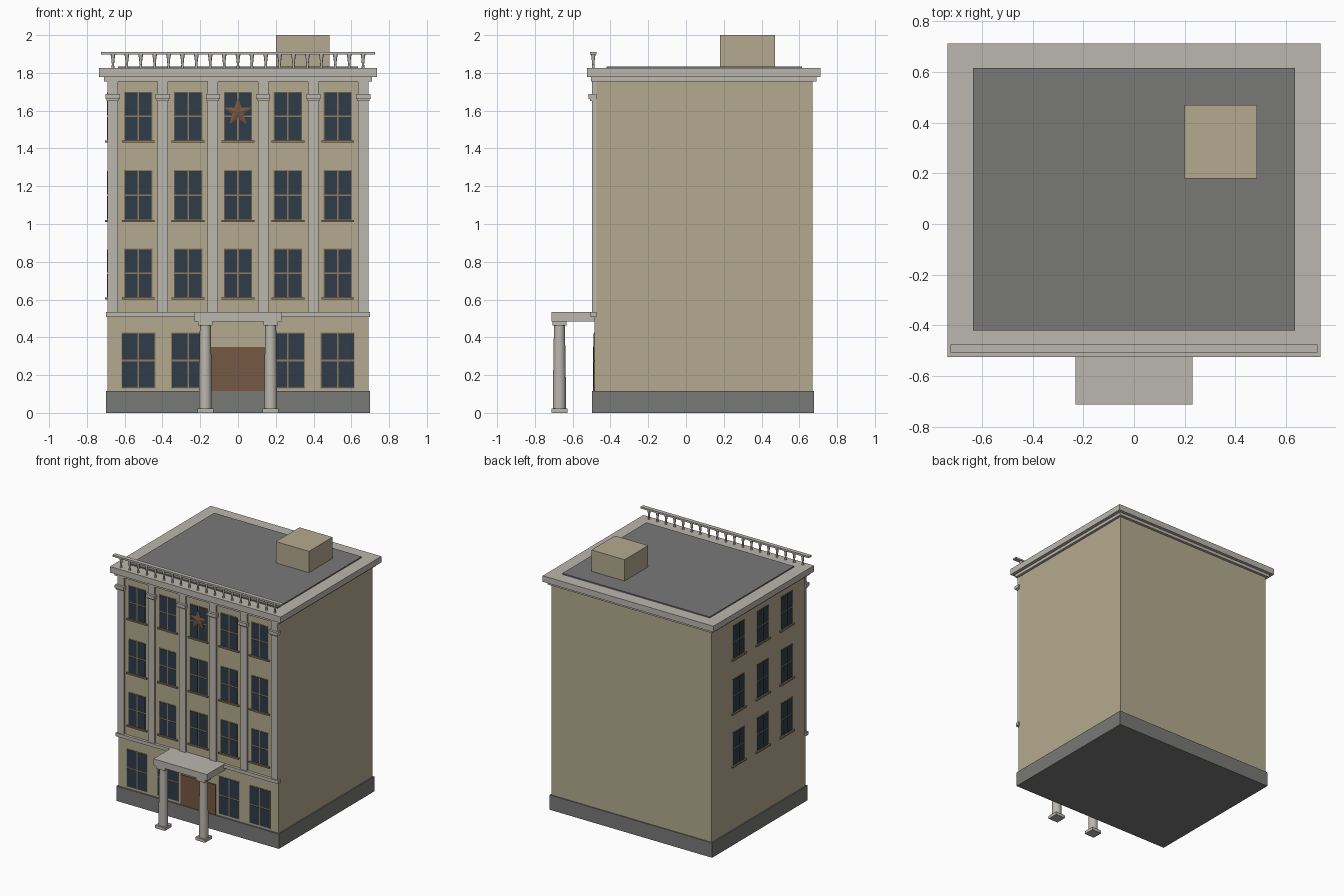
import bpy, bmesh, math
from mathutils import Matrix

if "Cube" in bpy.data.objects:
    bpy.data.objects.remove(bpy.data.objects["Cube"])


def material(name, hexcode):
    lin = []
    for i in (0, 2, 4):
        c = int(hexcode[i:i + 2], 16) / 255
        lin.append(c / 12.92 if c <= 0.04045 else ((c + 0.055) / 1.055) ** 2.4)
    m = bpy.data.materials.new(name)
    m.diffuse_color = (*lin, 1)
    m.use_nodes = True
    m.node_tree.nodes["Principled BSDF"].inputs["Base Color"].default_value = m.diffuse_color
    return m


BEIGE = material("beige_plaster", "B4AA8E")
STONE = material("pale_stone", "BBB7AF")
GREY = material("dark_grey", "787977")
GLASS = material("window_glass", "2E3C48")
FRAME = material("tan_frame", "8F7B60")
BROWN = material("brown_wood", "765843")


def add_box(bm, x0, x1, y0, y1, z0, z1):
    mat = Matrix.Translation(((x0 + x1) / 2, (y0 + y1) / 2, (z0 + z1) / 2))
    mat = mat @ Matrix.Diagonal((x1 - x0, y1 - y0, z1 - z0, 1))
    bmesh.ops.create_cube(bm, size=1, matrix=mat)


def finish(name, bm, mat, smooth=False):
    bmesh.ops.recalc_face_normals(bm, faces=bm.faces)
    me = bpy.data.meshes.new(name)
    bm.to_mesh(me)
    bm.free()
    me.materials.append(mat)
    ob = bpy.data.objects.new(name, me)
    bpy.context.collection.objects.link(ob)
    if smooth:
        bpy.ops.object.select_all(action='DESELECT')
        ob.select_set(True)
        bpy.context.view_layer.objects.active = ob
        bpy.ops.object.shade_smooth_by_angle(angle=math.radians(40))
    return ob


def boxes(name, mat, *dims):
    bm = bmesh.new()
    for d in dims:
        add_box(bm, *d)
    return finish(name, bm, mat)


def lathe(bm, x, y, profile, sides):
    """Closed turned shape from (radius, z) pairs."""
    rings = []
    for r, z in profile:
        rings.append([bm.verts.new((x + r * math.cos(a), y + r * math.sin(a), z))
                      for a in (2 * math.pi * i / sides for i in range(sides))])
    for lo, hi in zip(rings, rings[1:]):
        for i in range(sides):
            j = (i + 1) % sides
            bm.faces.new((lo[i], lo[j], hi[j], hi[i]))
    bm.faces.new(rings[0][::-1])
    bm.faces.new(rings[-1])


WALL_X, FRONT, BACK = 0.69, -0.485, 0.67

# Main masses
boxes("walls", BEIGE, (-WALL_X, WALL_X, FRONT, BACK, 0.01, 1.78))
boxes("plinth", GREY, (-0.70, 0.70, -0.497, 0.678, 0, 0.115))
boxes("cornice", STONE,
      (-0.71, 0.71, -0.503, 0.69, 1.755, 1.78),
      (-0.735, 0.735, -0.525, 0.713, 1.778, 1.825))
boxes("roof", GREY, (-0.635, 0.635, -0.42, 0.615, 1.81, 1.834))
boxes("roof_hut", BEIGE, (0.20, 0.485, 0.18, 0.47, 1.82, 2.0))

# Facade order: band, pilasters and capitals
boxes("string_course", STONE, (-0.70, 0.70, -0.506, FRONT + 0.01, 0.507, 0.533))
pil, cap = [], []
for i in range(6):
    x = -0.663 + i * 0.2652
    pil.append((x - 0.028, x + 0.028, -0.498, FRONT + 0.01, 0.53, 1.76))
    cap.append((x - 0.038, x + 0.038, -0.517, FRONT + 0.01, 1.663, 1.688))
    cap.append((x - 0.033, x + 0.033, -0.507, FRONT + 0.01, 1.652, 1.663))
boxes("pilasters", STONE, *pil)
boxes("pilaster_capitals", STONE, *cap)

# Windows: frame plate with four panes on it, laid out as (offset, width, z0, z1)
ROWS = ((0.61, 0.87), (1.02, 1.285), (1.44, 1.70))
COLS = [i * 0.264 for i in range(-2, 3)]
front_wins = [(x, 0.15, a, b) for x in COLS for a, b in ROWS]
ground_wins = [(x, 0.18, 0.13, 0.425) for x in COLS if x]
side_wins = [(y, 0.15, a, b) for y in (0.34, 0.045, -0.25) for a, b in ROWS]


def on_front(u0, u1, depth, z0, z1):
    return (u0, u1, FRONT - depth, FRONT + 0.003, z0, z1)


def on_left(u0, u1, depth, z0, z1):
    return (-WALL_X - depth, -WALL_X + 0.003, u0, u1, z0, z1)


def windows(label, wins, place, sills=True):
    frames, panes, ledges = [], [], []
    e, m = 0.004, 0.0045
    for u, w, z0, z1 in wins:
        h, zc = w / 2, (z0 + z1) / 2
        frames.append(place(u - h, u + h, 0.002, z0, z1))
        for a, b in ((u - h + e, u - m), (u + m, u + h - e)):
            for c, d in ((z0 + e, zc - m), (zc + m, z1 - e)):
                panes.append(place(a, b, 0.004, c, d))
        ledges.append(place(u - h - 0.012, u + h + 0.012, 0.013, z0 - 0.009, z0 + 0.002))
    boxes(label + "_window_frames", FRAME, *frames)
    boxes(label + "_window_panes", GLASS, *panes)
    if sills:
        boxes(label + "_window_sills", FRAME, *ledges)


windows("front", front_wins, on_front)
windows("ground_floor", ground_wins, on_front, sills=False)
windows("left_side", side_wins, on_left)

# Door
boxes("door", BROWN, (-0.15, 0.15, FRONT - 0.007, FRONT + 0.003, 0.11, 0.35))

# Entrance porch
boxes("porch_canopy", STONE, (-0.23, 0.23, -0.712, FRONT + 0.01, 0.485, 0.535))
bm_col, blocks = bmesh.new(), []
for x in (-0.173, 0.173):
    lathe(bm_col, x, -0.67, ((0.034, 0.02), (0.034, 0.15), (0.029, 0.465)), 24)
    blocks.append((x - 0.042, x + 0.042, -0.712, -0.628, 0, 0.023))
    blocks.append((x - 0.038, x + 0.038, -0.708, -0.632, 0.463, 0.487))
finish("porch_columns", bm_col, STONE, smooth=True)
boxes("column_bases_and_caps", STONE, *blocks)

# Roof balustrade
boxes("balustrade_rail", STONE, (-0.725, 0.725, -0.507, -0.475, 1.898, 1.911))
bm = bmesh.new()
for i in range(19):
    lathe(bm, -0.662 + i * 1.324 / 18, -0.491,
          ((0.008, 1.822), (0.006, 1.845), (0.009, 1.875), (0.013, 1.90)), 10)
finish("balusters", bm, STONE, smooth=True)

# Star ornament with a raised centre
bm = bmesh.new()
cz = 1.592
rim = []
for k in range(10):
    r = 0.079 if k % 2 == 0 else 0.032
    a = math.pi / 2 + k * math.pi / 5
    rim.append((r * math.cos(a), cz + r * math.sin(a)))
fv = [bm.verts.new((x, -0.491, z)) for x, z in rim]
bv = [bm.verts.new((x, FRONT, z)) for x, z in rim]
tip = bm.verts.new((0, -0.498, cz))
for k in range(10):
    n = (k + 1) % 10
    bm.faces.new((fv[k], fv[n], tip))
    bm.faces.new((fv[k], bv[k], bv[n], fv[n]))
bm.faces.new(bv)
finish("star_ornament", bm, BROWN)
